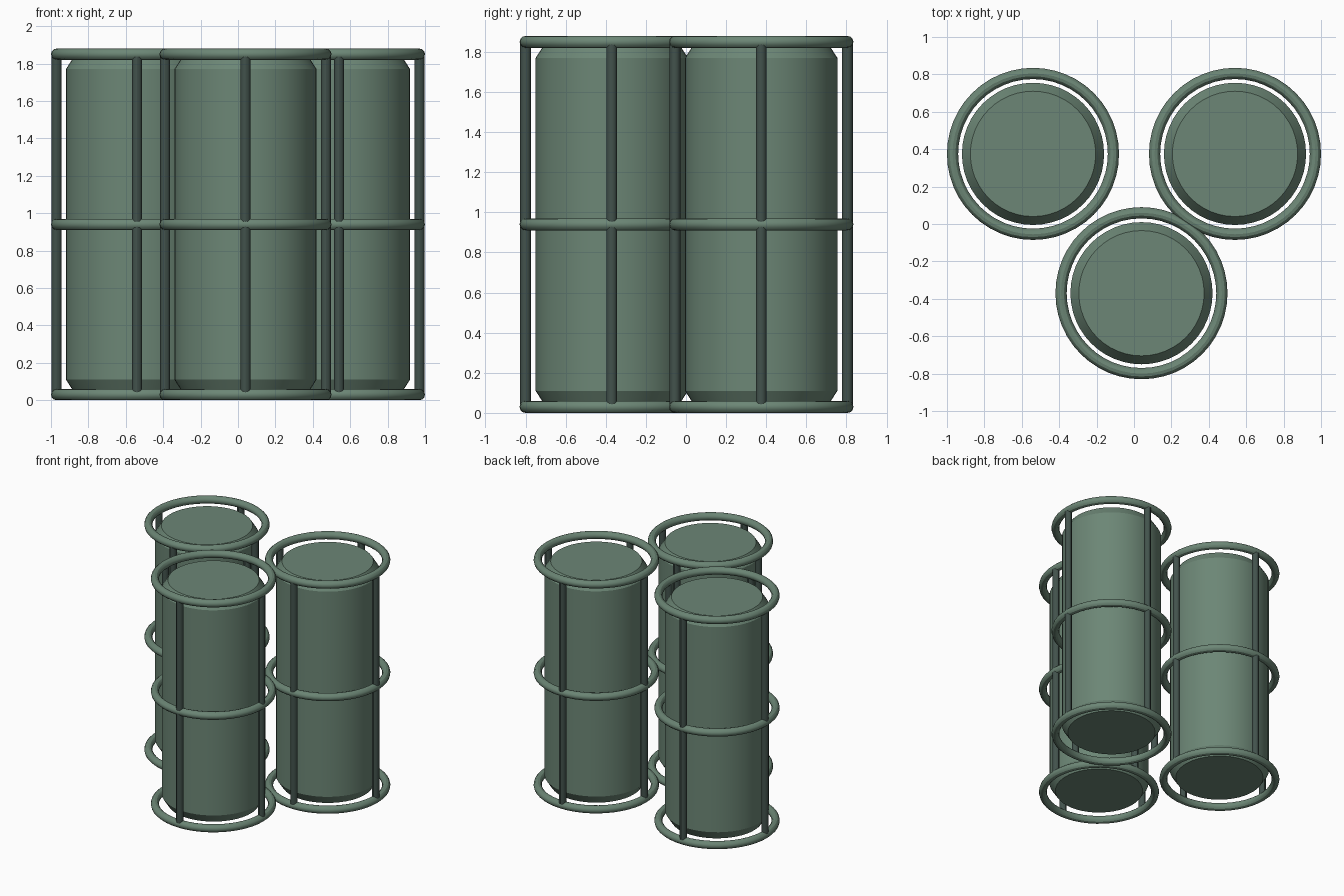
import bpy
import bmesh
import math

if "Cube" in bpy.data.objects:
    bpy.data.objects.remove(bpy.data.objects["Cube"])


def make_material(name, rgb):
    m = bpy.data.materials.new(name)
    m.diffuse_color = (*rgb, 1.0)
    m.use_nodes = True
    m.node_tree.nodes["Principled BSDF"].inputs["Base Color"].default_value = m.diffuse_color
    return m


GREEN = make_material("muted_green", (0.15, 0.24, 0.18))
DARK = make_material("dark_green", (0.055, 0.085, 0.073))


def lathe(name, profile, steps, location, material, closed=False):
    """Spin a (radius, z) profile around the z axis."""
    bm = bmesh.new()
    rings = [[bm.verts.new((r * math.cos(a), r * math.sin(a), z)) for r, z in profile]
             for a in (2 * math.pi * i / steps for i in range(steps))]
    n = len(profile)
    for i in range(steps):
        a, b = rings[i], rings[(i + 1) % steps]
        for j in range(n if closed else n - 1):
            k = (j + 1) % n
            bm.faces.new((a[j], b[j], b[k], a[k]))
    if not closed:
        bm.faces.new([r[0] for r in reversed(rings)])
        bm.faces.new([r[-1] for r in rings])
    bmesh.ops.recalc_face_normals(bm, faces=bm.faces)
    mesh = bpy.data.meshes.new(name)
    bm.to_mesh(mesh)
    bm.free()
    mesh.materials.append(material)
    obj = bpy.data.objects.new(name, mesh)
    bpy.context.collection.objects.link(obj)
    obj.location = location
    bpy.ops.object.select_all(action='DESELECT')
    obj.select_set(True)
    bpy.context.view_layer.objects.active = obj
    bpy.ops.object.shade_smooth_by_angle(angle=math.radians(30))
    return obj


RING_R, TUBE_R, POST_R = 0.43, 0.03, 0.027
RING_HEIGHTS = (0.03, 0.94, 1.85)

barrel_profile = [(0.335, 0.04), (0.38, 0.11), (0.38, 1.77), (0.335, 1.84)]
ring_profile = [(RING_R + TUBE_R * math.cos(t), TUBE_R * math.sin(t))
                for t in (2 * math.pi * i / 12 for i in range(12))]
post_profile = [(POST_R, 0.03), (POST_R, 1.85)]

for cx, cy in ((-0.54, 0.375), (0.54, 0.375), (0.04, -0.37)):
    # chamfered barrel
    lathe("barrel", barrel_profile, 48, (cx, cy, 0), GREEN)
    # three hoops around the barrel
    for z in RING_HEIGHTS:
        lathe("hoop", ring_profile, 48, (cx, cy, z), GREEN, closed=True)
    # four upright posts joining the hoops
    for i in range(4):
        a = i * math.pi / 2
        lathe("post", post_profile, 12,
              (cx + RING_R * math.cos(a), cy + RING_R * math.sin(a), 0), DARK)
